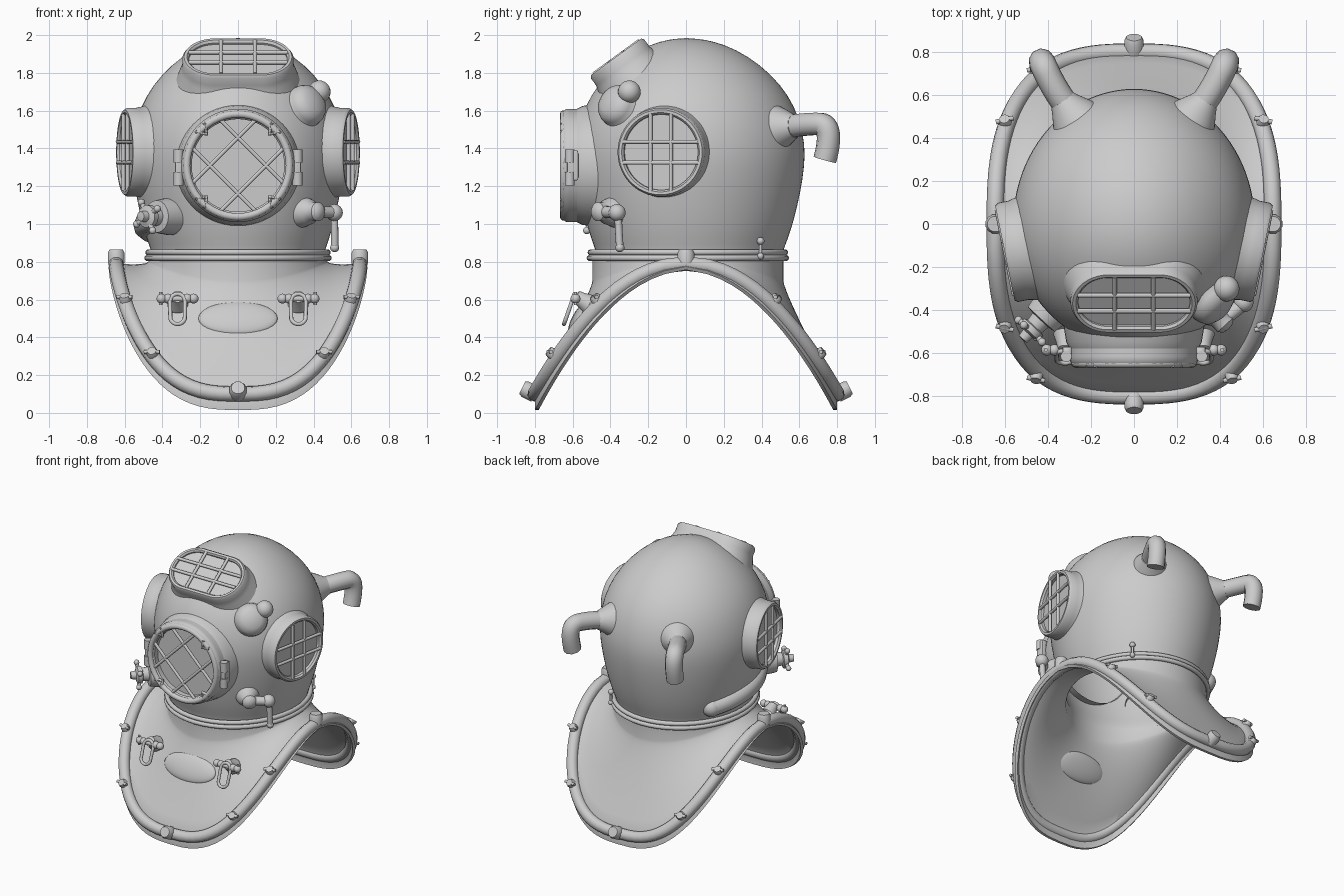
import bpy, bmesh
from math import sin, cos, pi, radians, sqrt, copysign
from mathutils import Vector, Matrix

if "Cube" in bpy.data.objects:
    bpy.data.objects.remove(bpy.data.objects["Cube"])


def loft(name, rings):
    bm = bmesh.new()
    rows = [[bm.verts.new(p) for p in ring] for ring in rings]
    n = len(rows[0])
    for a, b in zip(rows, rows[1:]):
        for i in range(n):
            j = (i + 1) % n
            bm.faces.new((a[i], a[j], b[j], b[i]))
    bmesh.ops.remove_doubles(bm, verts=bm.verts, dist=1e-5)
    bmesh.ops.recalc_face_normals(bm, faces=bm.faces)
    me = bpy.data.meshes.new(name)
    bm.to_mesh(me)
    bm.free()
    ob = bpy.data.objects.new(name, me)
    bpy.context.collection.objects.link(ob)
    return ob


def frame(loc, normal):
    n = Vector(normal).normalized()
    up = Vector((0, 1, 0)) if abs(n.z) > 0.99 else Vector((0, 0, 1))
    x = up.cross(n).normalized()
    return Matrix.Translation(loc) @ Matrix((x, n.cross(x), n)).transposed().to_4x4()


def turned(name, profile, m, segs=32, stretch=0.0):
    """Lathe a (radius, height) profile; stretch turns it into a stadium shape."""
    rings = []
    for r, h in profile:
        ring = []
        for i in range(segs):
            t = 2 * pi * (i + 0.5) / segs
            ring.append(m @ Vector((r * cos(t) + copysign(stretch, cos(t)), r * sin(t), h)))
        rings.append(ring)
    return loft(name, rings)


def tube(name, pts, r, cyclic=False, smooth=False):
    cu = bpy.data.curves.new(name, 'CURVE')
    cu.dimensions, cu.bevel_depth, cu.bevel_resolution = '3D', r, 3
    cu.use_fill_caps, cu.resolution_u = True, 6
    sp = cu.splines.new('NURBS' if smooth else 'POLY')
    sp.points.add(len(pts) - 1)
    for p, q in zip(sp.points, pts):
        p.co = (*q, 1)
    sp.use_cyclic_u = cyclic
    if smooth:
        sp.order_u, sp.use_endpoint_u = 3, not cyclic
    ob = bpy.data.objects.new(name, cu)
    bpy.context.collection.objects.link(ob)
    return ob


def ball(name, loc, scale, rot=(0, 0, 0)):
    bpy.ops.mesh.primitive_uv_sphere_add(segments=24, ring_count=14, radius=1, location=loc, rotation=rot)
    ob = bpy.context.object
    ob.name = name
    ob.scale = scale if isinstance(scale, tuple) else (scale,) * 3


def box(name, loc, size):
    bpy.ops.mesh.primitive_cube_add(size=1, location=loc)
    ob = bpy.context.object
    ob.name, ob.scale = name, size
    b = ob.modifiers.new("bevel", 'BEVEL')
    b.width, b.segments = 0.12, 2


# dome shell
profile = [(0, 1.985), (0.1, 1.977), (0.2, 1.952), (0.33, 1.89), (0.455, 1.79), (0.545, 1.68), (0.602, 1.56),
           (0.633, 1.42), (0.628, 1.3), (0.608, 1.17), (0.573, 1.02), (0.54, 0.92), (0.515, 0.86), (0.51, 0.82)]
ANG = [2 * pi * i / 48 for i in range(48)]
dome = loft("dome", [[(r * .895 * cos(t), r * sin(t) * (1 if sin(t) > 0 else .93), z) for t in ANG]
                     for r, z in profile])
dome.modifiers.new("smooth", 'SUBSURF').render_levels = 1

# neck rings
for k, (z, off) in enumerate([(0.85, 0.0), (0.82, 0.005)]):
    tube("neck_ring_%d" % k, [((.475 + off) * cos(t), .01 + (.515 + off) * sin(t), z) for t in ANG], 0.016, True)


# breastplate: saddle surface swept from the neck to a rounded-oblong rim
def rim(t):
    c, s = cos(t), sin(t)
    x = .645 * copysign(abs(c) ** .714, c)
    y = .80 * copysign(abs(s) ** .714, s)
    return Vector((x, y, .79 - .69 * (abs(y) / .8) ** 2.05))


STEPS = [2 * pi * i / 96 for i in range(96)]
rings = [[(.47 * cos(t), .01 + .505 * sin(t), .83) for t in STEPS]]
for k in range(11):
    s, ring = k / 10, []
    for t in STEPS:
        s2 = sin(t) ** 2
        p0 = Vector((.475 * cos(t), .01 + .505 * sin(t), .80 - .10 * s2))
        p1 = Vector((.49 * cos(t), .01 + .515 * sin(t), .78 - .16 * s2))
        ring.append(p0 * (1 - s) ** 2 + p1 * 2 * s * (1 - s) + rim(t) * s * s)
    rings.append(ring)
rings.append([rim(t) + Vector((.04 * cos(t), 0, -.015 - .07 * abs(rim(t).y) / .8)) for t in STEPS])
plate = loft("breastplate", rings)
plate.modifiers.new("thickness", 'SOLIDIFY').thickness = 0.02
tube("breastplate_rim", [rim(t) for t in STEPS], 0.04, True)
ball("breastplate_emboss", (0, -.567, .5), (.21, .035, .10), (radians(-29), 0, 0))

# rim bolts
for deg in (0, 27, 53, 90, 127, 153, 180, 207, 233, 270, 307, 333):
    p = rim(radians(deg))
    q = p.y / .8
    m = frame(p, (.4 * p.x * abs(q), q, 1 - .5 * q * q))
    big = deg % 90 == 0
    r, h = (.046, .075) if big else (.03, .06)
    turned("rim_bolt", [(r, 0), (r, h * .75), (r * .8, h), (0, h)], m, 12)
    if not big:
        tube("bolt_wing", [m @ Vector((-.042, 0, .05)), m @ Vector((.042, 0, .05))], .011)


# windows: turned frame with glass, plus guard bars
def window(name, m, r, wall, depth, glass, stretch=0.0, bars=(), flare=.025):
    turned(name + "_frame", [(r + flare, -depth), (r + flare * .3, -depth * .6), (r, -depth * .4), (r, -.015),
                             (r - .01, 0), (r - wall + .01, 0), (r - wall, -.012), (r - wall, -glass),
                             (0, -glass)], m, 64, stretch)
    R = r - wall + .01
    for vertical, o in bars:
        if vertical:
            L = R if abs(o) < stretch else sqrt(R * R - (abs(o) - stretch) ** 2)
            ends = [(o, -L), (o, 0), (o, L)]
        else:
            L = stretch + sqrt(R * R - o * o)
            ends = [(-L, o), (0, o), (L, o)]
        tube(name + "_bar", [m @ Vector((*e, -.004)) for e in ends], .011)


grid = [(v, o) for v in (0, 1) for o in (-.055, .055)]
for sx in (-1, 1):
    window("side_window", frame((sx * .60, -.135, 1.38), (sx * .98, -.2, 0)), .235, .035, .16, .032, 0, grid)
window("top_window", frame((0, -.37, 1.885), (0, -.59, .81)), .175, .035, .15, .022, .12,
       [(1, -.09), (1, .09), (0, -.045), (0, .045)], .03)
fm = frame((0, -.648, 1.31), (0, -1, 0))
window("front_window", fm @ Matrix.Rotation(pi / 4, 4, 'Z'), .30, .055, .08, .048, 0,
       [(v, o) for v in (0, 1) for o in (-.105, .105)], 0)
turned("front_window_seat", [(.33, -.19), (.315, -.10), (.30, -.07), (.27, -.07)], fm, 64)
tube("front_window_bead", [fm @ Vector((.272 * cos(t), .272 * sin(t), 0)) for t in ANG], .02, True)
for k in range(4):
    a = pi / 4 + k * pi / 2
    tube("front_guard_lug", [fm @ Vector((r * cos(a + d), r * sin(a + d), .008))
                             for r, d in ((.285, -.12), (.235, 0), (.285, .12))], .012)
# front window hinges and latch
for sx in (-1, 1):
    box("front_hinge", (sx * .31, -.60, 1.31), (.045, .06, .16))
    for z in (1.27, 1.39):
        turned("hinge_knuckle", [(0, -.035), (.026, -.035), (.026, .035), (0, .035)],
               frame((sx * .315, -.615, z - .03), (0, 0, 1)), 16)

# rear hose elbows
for sx in (-1, 1):
    tube("hose_elbow", [(sx * x, y, z) for x, y, z in
         [(.25, .46, 1.50), (.33, .57, 1.52), (.385, .66, 1.53), (.425, .745, 1.53), (.43, .76, 1.43),
          (.425, .735, 1.34)]], .062, smooth=True)
    turned("hose_boss", [(.13, -.05), (.105, 0), (.075, .05), (.062, .075), (0, .075)],
           frame((sx * .29, .515, 1.51), (sx * .58, .8, .1)))

# microphone bump on the upper right
turned("upper_bump", [(.15, -.07), (.115, -.03), (.11, 0), (.095, .03), (.06, .05), (0, .057)],
       frame((.375, -.375, 1.635), (.62, -.62, .4)))
ball("upper_bump_nub", (.43, -.30, 1.70), .06)

# exhaust channel curling round the lower left, up to the left valve
tube("exhaust_channel", [(.49 * cos(radians(a)), .50 * sin(radians(a)), .95 + .0012 * (a - 146))
                         for a in range(146, 226, 8)], .065, smooth=True)
ball("exhaust_end", (.49 * cos(radians(146)), .50 * sin(radians(146)), .95), .065)

# left valve with hand wheel
vm = frame((-.40, -.41, 1.04), (-.68, -.73, 0))
turned("left_valve", [(.10, -.06), (.09, .02), (.085, .045), (.05, .05), (.045, .09), (.06, .095),
                      (.06, .125), (.03, .135), (.025, .17), (0, .175)], vm)
for k in range(4):
    a = k * pi / 2 + .5
    e = vm @ Vector((.085 * cos(a), .085 * sin(a), .12))
    tube("left_valve_spoke", [vm @ Vector((0, 0, .11)), e], .014)
    ball("left_valve_knob", e, .019)

# right cock with hanging lever
cm = frame((.37, -.41, 1.065), (.68, -.73, 0))
turned("right_cock", [(.085, -.05), (.065, .02), (.05, .04), (.05, .08), (.03, .1), (0, .105)], cm)
tube("right_cock_arm", [(.42, -.44, 1.065), (.51, -.37, 1.06)], .032)
ball("right_cock_joint", (.51, -.365, 1.06), .045)
tube("right_cock_lever", [(.51, -.36, 1.05), (.512, -.355, .95), (.512, -.35, .87)], .02)
ball("right_cock_tip", (.512, -.35, .875), .024)

# chest eyelets: cross pin, boss and hanging loop
for sx in (-1, 1):
    x0 = sx * .32
    turned("eyelet_boss", [(.055, -.05), (.04, 0), (.035, .03), (0, .045)], frame((x0, -.555, .60), (0, -.85, .5)), 20)
    tube("eyelet_pin", [(x0 - .09, -.585, .605), (x0 + .09, -.585, .605)], .017)
    for d in (-.085, -.05, .05, .085):
        ball("eyelet_collar", (x0 + d, -.585, .605), .026)
    tube("eyelet_cross", [(x0 + sx * .09, -.585, .57), (x0 + sx * .09, -.585, .64)], .009)
    loop = []
    for i in range(20):
        t = 2 * pi * i / 20
        w = .04 * sin(t) + copysign(.04, sin(t))
        loop.append((x0 + .04 * cos(t), -.618 + w * .35 * -1 * -1, .55 + w))
    tube("eyelet_loop", loop, .011, True)

# rear right locking pin
tube("locking_pin", [(.345, .395, .83), (.345, .395, .92)], .009)
for z, r in ((.83, .018), (.91, .02)):
    ball("locking_pin_ball", (.345, .395, z), r)

# convert curves, then shade
bpy.ops.object.select_all(action='SELECT')
bpy.context.view_layer.objects.active = dome
bpy.ops.object.convert(target='MESH')
bpy.ops.object.select_all(action='SELECT')
bpy.ops.object.shade_smooth_by_angle(angle=radians(38))
